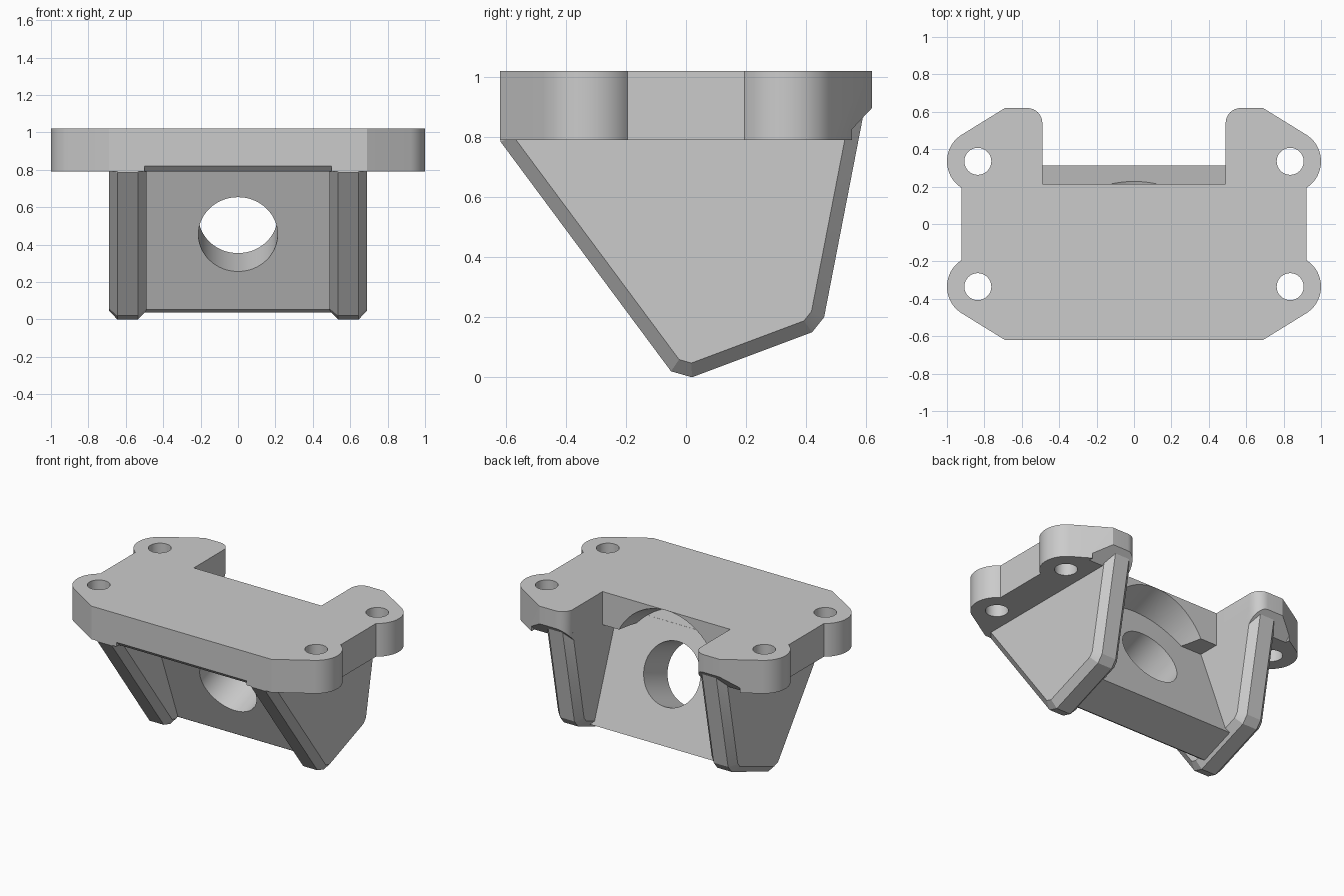
import bpy, bmesh
from math import sin, cos, radians, pi
from mathutils import Vector, Matrix

if "Cube" in bpy.data.objects:
    bpy.data.objects.remove(bpy.data.objects["Cube"])

grey = bpy.data.materials.new("light_grey")
grey.use_nodes = True
colour = (0.6, 0.6, 0.6, 1)
grey.diffuse_color = colour
grey.node_tree.nodes["Principled BSDF"].inputs["Base Color"].default_value = colour


def prism(name, outline, low, high, axis="z", bevel=0):
    """Extrude an outline along z (points x, y) or along x (points y, z)."""
    bm = bmesh.new()
    place = (lambda a, b: (a, b, low)) if axis == "z" else (lambda a, b: (low, a, b))
    face = bm.faces.new([bm.verts.new(place(a, b)) for a, b in outline])
    top = bmesh.ops.extrude_face_region(bm, geom=[face])["geom"]
    step = Vector((0, 0, high - low)) if axis == "z" else Vector((high - low, 0, 0))
    bmesh.ops.translate(bm, verts=[v for v in top if isinstance(v, bmesh.types.BMVert)], vec=step)
    bmesh.ops.recalc_face_normals(bm, faces=bm.faces)
    if bevel:
        rim = [e for e in bm.edges if abs(e.verts[0].co.x - e.verts[1].co.x) < 1e-4]
        bmesh.ops.bevel(bm, geom=rim, offset=bevel, segments=1, affect="EDGES", clamp_overlap=True)
    return finish(name, bm)


def cylinder(name, radius, start, direction, length):
    bm = bmesh.new()
    turn = Vector(direction).to_track_quat("Z", "Y").to_matrix().to_4x4()
    middle = Vector(start) + Vector(direction) * length / 2
    bmesh.ops.create_cone(bm, cap_ends=True, segments=64, radius1=radius, radius2=radius,
                          depth=length, matrix=Matrix.Translation(middle) @ turn)
    return finish(name, bm)


def finish(name, bm):
    mesh = bpy.data.meshes.new(name)
    bm.to_mesh(mesh)
    bm.free()
    mesh.materials.append(grey)
    obj = bpy.data.objects.new(name, mesh)
    bpy.context.collection.objects.link(obj)
    return obj


def combine(target, tool, operation):
    mod = target.modifiers.new(operation, "BOOLEAN")
    mod.operation, mod.object, mod.solver = operation, tool, "EXACT"
    bpy.context.view_layer.objects.active = target
    bpy.ops.object.modifier_apply(modifier=mod.name)
    bpy.data.objects.remove(tool)


def arc(cx, cy, r, a0, a1, n):
    angles = [radians(a0 + (a1 - a0) * i / n) for i in range(n + 1)]
    return [(cx + r * cos(a), cy + r * sin(a)) for a in angles]


# Mounting plate with four rounded ears and a rear notch
half = [(0.69, -0.62)]
half += arc(0.832, -0.335, 0.168, -57, 57, 20)
half += arc(0.832, 0.335, 0.168, -57, 57, 20)
half += [(0.69, 0.62)] + arc(0.57, 0.54, 0.08, 90, 180, 8) + [(0.49, 0.215)]
bracket = prism("bracket", half + [(-x, y) for x, y in reversed(half)], 0.79, 1.02)

# Chamfers under the front edge and under the rear ears
combine(bracket, prism("front_chamfer", [(-0.66, 0.75), (-0.66, 0.86), (-0.55, 0.75)],
                       -0.5, 0.5, "x"), "DIFFERENCE")
for s in (-1, 1):
    combine(bracket, prism("ear_chamfer", [(0.5, 0.77), (0.66, 0.94), (0.66, 0.77)],
                           s * 0.6 - 0.2, s * 0.6 + 0.2, "x"), "DIFFERENCE")

# Tilted middle wall, square to the bore axis
tilt = radians(20.5)
along = Vector((0, cos(tilt), sin(tilt)))
up = Vector((0, -sin(tilt), cos(tilt)))
front_low = Vector((0, 0.05, 0.03))
thick, tall = 0.28, 0.87
corners = [front_low + up * 0.025, front_low + along * 0.02, front_low + along * thick,
           front_low + along * thick + up * (tall - 0.1), front_low + up * tall]
wall = prism("middle_wall", [(p.y, p.z) for p in corners], -0.52, 0.52, "x")

# Round clearance behind the wall, then the wall itself and its bore
bore_start = Vector((0, -0.11, 0.455))
combine(bracket, cylinder("clearance", 0.415, bore_start + along * thick, along, 0.6), "DIFFERENCE")
combine(bracket, wall, "UNION")

# Side cheeks with chamfered rims
cheek = [(-0.615, 0.9), (-0.618, 0.785), (-0.05, 0.02), (0.02, 0), (0.42, 0.15),
         (0.46, 0.2), (0.59, 0.87), (0.56, 0.95)]
for s in (-1, 1):
    combine(bracket, prism("cheek", cheek, s * 0.59 - 0.1, s * 0.59 + 0.1, "x", 0.045), "UNION")

# Bore and screw holes
combine(bracket, cylinder("bore", 0.212, bore_start - along * 0.3, along, 0.9), "DIFFERENCE")
for x in (-0.835, 0.835):
    for y in (-0.335, 0.335):
        combine(bracket, cylinder("screw_hole", 0.072, (x, y, 0.7), (0, 0, 1), 0.5), "DIFFERENCE")

# Smooth round walls, crisp edges
bpy.ops.object.select_all(action="DESELECT")
bracket.select_set(True)
bpy.context.view_layer.objects.active = bracket
bpy.ops.object.shade_smooth_by_angle(angle=radians(20))
